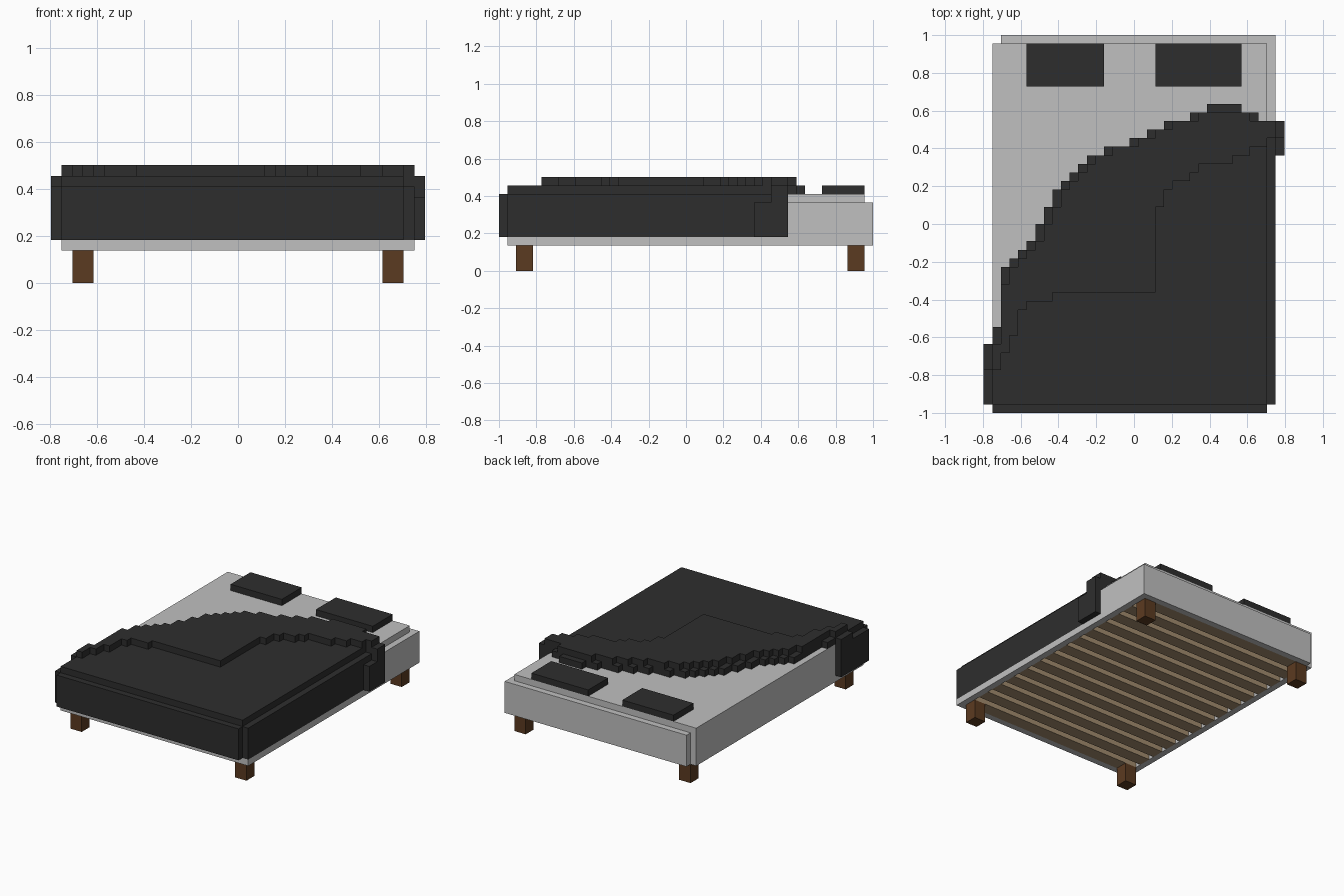
import bpy
import bmesh

if "Cube" in bpy.data.objects:
    bpy.data.objects.remove(bpy.data.objects["Cube"], do_unlink=True)

U = 1 / 22            # one block
X0, Y0 = -35 / 44, -1.0


def material(name, rgb):
    m = bpy.data.materials.new(name)
    m.use_nodes = True
    m.diffuse_color = (*rgb, 1)
    bsdf = next(n for n in m.node_tree.nodes if n.type == 'BSDF_PRINCIPLED')
    bsdf.inputs["Base Color"].default_value = (*rgb, 1)
    bsdf.inputs["Roughness"].default_value = 0.9
    return m


pale_grey = material("pale grey", (0.53, 0.53, 0.53))
charcoal = material("charcoal cloth", (0.027, 0.027, 0.027))
dark_wood = material("dark wood", (0.105, 0.043, 0.015))
slat_wood = material("slat wood", (0.36, 0.26, 0.155))


def prism(name, outline, z0, z1, mat):
    """Extrude an outline given in blocks from z0 to z1."""
    bm = bmesh.new()
    face = bm.faces.new([bm.verts.new((X0 + x * U, Y0 + y * U, z0 * U)) for x, y in outline])
    ext = bmesh.ops.extrude_face_region(bm, geom=[face])
    top = [v for v in ext["geom"] if isinstance(v, bmesh.types.BMVert)]
    bmesh.ops.translate(bm, verts=top, vec=(0, 0, (z1 - z0) * U))
    bmesh.ops.recalc_face_normals(bm, faces=bm.faces)
    me = bpy.data.meshes.new(name)
    bm.to_mesh(me)
    bm.free()
    me.materials.append(mat)
    ob = bpy.data.objects.new(name, me)
    bpy.context.collection.objects.link(ob)
    return ob


def box(name, x, y, z, mat):
    corners = [(x[0], y[0]), (x[1], y[0]), (x[1], y[1]), (x[0], y[1])]
    return prism(name, corners, z[0], z[1], mat)


def expand(runs):
    """Turn (count, height) runs into one height per column."""
    return [h for n, h in runs for _ in range(n)]


def steps(heights, start):
    """Staircase points, left to right, with no repeated points."""
    pts = [(start, heights[0])]
    for i in range(1, len(heights)):
        if heights[i] != heights[i - 1]:
            pts += [(start + i, heights[i - 1]), (start + i, heights[i])]
    return pts + [(start + len(heights), heights[-1])]


# Legs
for side, x in (("right", 2), ("left", 31)):
    for end, y in (("front", 2), ("back", 41)):
        box(f"{end}_{side}_leg", (x, x + 2), (y, y + 2), (0, 3), dark_wood)

# Slats across the underside
for k in range(14):
    box(f"slat_{k + 1:02d}", (2, 33), (2 + 3 * k, 4 + 3 * k), (3, 4), slat_wood)

# Frame rails
box("front_rail", (1, 34), (1, 2), (3, 4), pale_grey)
box("right_rail", (1, 2), (2, 43), (3, 4), pale_grey)
box("left_rail", (33, 34), (2, 43), (3, 4), pale_grey)
box("left_side_board", (33, 34), (34, 43), (4, 8), pale_grey)
box("back_board", (2, 34), (43, 44), (3, 8), pale_grey)

# Mattress and pillows
box("mattress", (1, 33), (1, 43), (4, 9), pale_grey)
box("right_pillow", (5, 14), (38, 43), (9, 10), charcoal)
box("left_pillow", (20, 30), (38, 43), (9, 10), charcoal)

# Blanket lying on the mattress with a stepped, pulled-back edge
outer = expand([(1, 10), (1, 17), (1, 18), (1, 19), (1, 20), (1, 22), (1, 24), (1, 26),
                (1, 27), (1, 28), (1, 29), (2, 30), (3, 31), (2, 32), (2, 33), (3, 34),
                (2, 35), (4, 36), (2, 35), (2, 34)])
prism("blanket", [(1, 1)] + steps(outer[:-1], 1) + [(33, 1)], 9, 10, charcoal)

# Folded-over layer on top, set slightly back from the blanket edge
inner = expand([(1, 5), (1, 7), (1, 9), (1, 12), (3, 13), (12, 14), (1, 24), (1, 26),
                (2, 27), (1, 28), (4, 29), (2, 30), (2, 31), (1, 32)])
padded = [8] + outer + [34]
fold = [min(h, 35, max(min(padded[i], padded[i + 2]), h - 2)) for i, h in enumerate(outer)]
prism("blanket_fold", steps(fold, 1) + steps(inner, 1)[::-1], 10, 11, charcoal)

# Blanket hanging over the foot and the sides
box("front_drape", (1, 33), (0, 1), (4, 9), charcoal)
box("left_drape", (33, 34), (1, 34), (4, 9), charcoal)
box("left_fold_edge", (33, 34), (32, 34), (9, 10), charcoal)
box("left_fold_drape", (34, 35), (30, 34), (4, 8), charcoal)
box("left_fold_drape_top", (34, 35), (32, 34), (8, 10), charcoal)
box("right_drape", (0, 1), (1, 5), (4, 9), charcoal)
box("right_fold_drape", (0, 1), (5, 8), (4, 10), charcoal)
